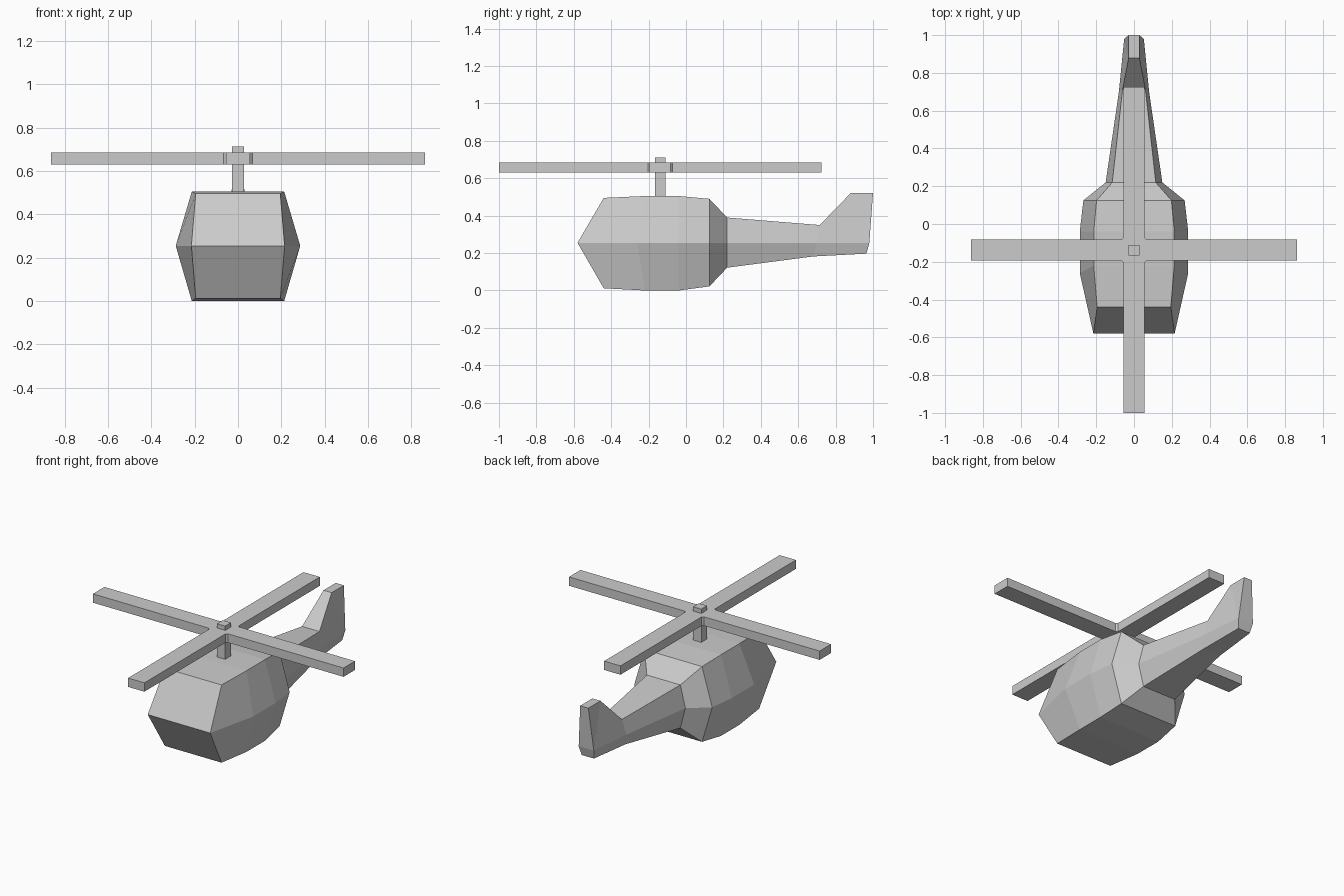
import bpy, bmesh

cube = bpy.data.objects.get("Cube")
if cube:
    bpy.data.objects.remove(cube, do_unlink=True)

grey = bpy.data.materials.new("light_grey")
grey.use_nodes = True
grey.diffuse_color = (0.6, 0.6, 0.6, 1)
grey.node_tree.nodes["Principled BSDF"].inputs["Base Color"].default_value = (0.6, 0.6, 0.6, 1)

ROTOR_Y = -0.138


def finish(bm, name):
    """Clean up the mesh and link it as a flat shaded object."""
    bmesh.ops.remove_doubles(bm, verts=bm.verts, dist=0.0005)
    bmesh.ops.recalc_face_normals(bm, faces=bm.faces)
    mesh = bpy.data.meshes.new(name)
    bm.to_mesh(mesh)
    bm.free()
    mesh.materials.append(grey)
    obj = bpy.data.objects.new(name, mesh)
    bpy.context.collection.objects.link(obj)
    return obj


def prism(name, outline, z0, z1):
    """Extrude a plan outline upwards from z0 to z1."""
    bm = bmesh.new()
    face = bm.faces.new([bm.verts.new((x, y, z0)) for x, y in outline])
    new = bmesh.ops.extrude_face_region(bm, geom=[face])["geom"]
    bmesh.ops.translate(bm, vec=(0, 0, z1 - z0),
                        verts=[v for v in new if isinstance(v, bmesh.types.BMVert)])
    return finish(bm, name)


# Fuselage: six-sided sections, each given as (y, z, half width)
# for its top, middle and bottom edges
sections = [
    ((-.44, .495, .195), (-.58, .255, .215), (-.44, .012, .195)),  # nose
    ((-.22, .505, .213), (-.26, .255, .287), (-.22, .000, .213)),
    ((-.04, .505, .213), (-.04, .255, .287), (-.04, .000, .213)),
    ((.125, .490, .198), (.125, .255, .268), (.125, .022, .198)),
    ((.220, .390, .115), (.220, .255, .150), (.220, .122, .115)),  # boom root
    ((.715, .350, .060), (.700, .255, .080), (.680, .182, .060)),  # fin root
    ((.880, .520, .028), (.980, .255, .052), (.965, .197, .042)),  # fin top front
    ((1.00, .520, .028), (.980, .255, .052), (.965, .197, .042)),  # fin top rear
]
bm = bmesh.new()
rings = []
for top, mid, low in sections:
    ring = [bm.verts.new((-w, y, z)) for y, z, w in (top, mid, low)]
    ring += [bm.verts.new((w, y, z)) for y, z, w in (low, mid, top)]
    rings.append(ring)
for a, b in zip(rings, rings[1:]):
    for i in range(6):
        j = (i + 1) % 6
        bm.faces.new((a[i], a[j], b[j], b[i]))
# Nose and tail ends, each folded along the middle edge
for r in (rings[0], rings[-1]):
    bm.faces.new((r[0], r[1], r[4], r[5]))
    bm.faces.new((r[1], r[2], r[3], r[4]))
finish(bm, "fuselage")

# Square rotor mast
m = 0.028
prism("rotor_mast", [(sx * m, ROTOR_Y + sy * m)
                     for sx, sy in ((-1, -1), (1, -1), (1, 1), (-1, 1))], 0.49, 0.712)

# Four rotor blades as one cross, with a small chamfer at the inner corners
arm = [(.862, -.056), (.862, .056), (.066, .056), (.056, .066)]
cross = []
for turn in range(4):
    cross += arm
    arm = [(-y, x) for x, y in arm]
prism("rotor_blades", [(x, y + ROTOR_Y) for x, y in cross], 0.63, 0.685)
